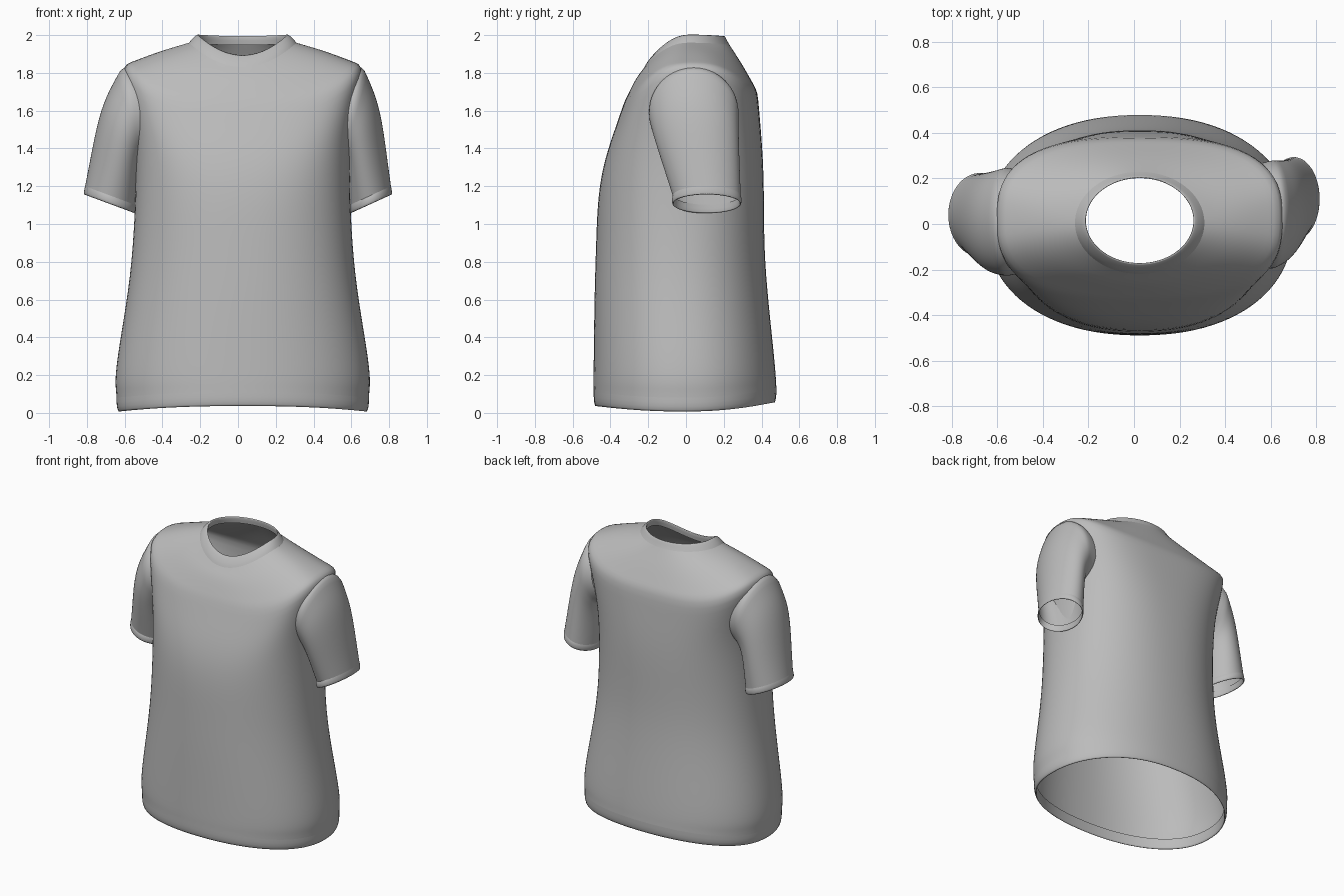
import bpy
from math import cos, sin, pi, copysign
from mathutils import Vector

cube = bpy.data.objects.get("Cube")
if cube:
    bpy.data.objects.remove(cube)

# One plain cloth colour
grey = (0.5, 0.5, 0.5, 1)
cloth = bpy.data.materials.new("grey_cloth")
cloth.use_nodes = True
cloth.diffuse_color = grey
cloth.node_tree.nodes["Principled BSDF"].inputs["Base Color"].default_value = grey

SEGMENTS = 48
ANGLES = [2 * pi * step / SEGMENTS for step in range(SEGMENTS)]
SHIRT_MIDDLE = 0.025  # the shirt hangs slightly off centre


def loft(name, rings, flip=False):
    """Skin closed rings of points into an open smooth tube."""
    faces = []
    for row in range(len(rings) - 1):
        lower, upper = row * SEGMENTS, (row + 1) * SEGMENTS
        for this in range(SEGMENTS):
            after = (this + 1) % SEGMENTS
            face = [lower + this, lower + after, upper + after, upper + this]
            faces.append(face[::-1] if flip else face)
    mesh = bpy.data.meshes.new(name)
    mesh.from_pydata([point for ring in rings for point in ring], [], faces)
    mesh.materials.append(cloth)
    mesh.polygons.foreach_set("use_smooth", [True] * len(faces))
    tube = bpy.data.objects.new(name, mesh)
    bpy.context.collection.objects.link(tube)
    smoothing = tube.modifiers.new("smoothing", 'SUBSURF')
    smoothing.levels = smoothing.render_levels = 1


def flow(sections, steps=4):
    """Insert smoothly eased sections between the given ones."""
    keys = [Vector(section) for section in sections]
    last = len(keys) - 1
    eased = []
    for index in range(last):
        start, end = keys[index], keys[index + 1]
        leave = (end - keys[index - 1]) / 2 if index > 0 else end - start
        arrive = (keys[index + 2] - start) / 2 if index + 1 < last else end - start
        for step in range(steps):
            t = step / steps
            ease = t * t * (3 - 2 * t)
            eased.append(start.lerp(end, ease)
                         + leave * t * (1 - t) ** 2 - arrive * t * t * (1 - t))
    return eased + [keys[last]]


def moved(ring, scale, shift):
    """Copy a ring, scaled about its own centre and shifted."""
    centre = sum(ring, Vector()) / len(ring)
    return [centre + (point - centre) * scale + Vector(shift) for point in ring]


def body_ring(section):
    """Rounded outline whose height changes from the sides to front and back."""
    half, front, back, side_z, front_z, back_z, squareness = section
    middle, depth = (front + back) / 2, (back - front) / 2
    ring = []
    for angle in ANGLES:
        across, along = cos(angle), sin(angle)
        x = half * copysign(abs(across) ** (2 / squareness), across)
        y = depth * copysign(abs(along) ** (2 / squareness), along)
        centre_z = back_z if along > 0 else front_z
        z = centre_z + (side_z - centre_z) * abs(across) ** squareness
        ring.append(Vector((SHIRT_MIDDLE + x, middle + y, z)))
    return ring


# Torso: half width, front y, back y, side z, front z, back z, squareness
hem = (0.67, -0.49, 0.48, 0.08, 0.11, 0.13, 2.2)
hip = (0.67, -0.49, 0.47, 0.25, 0.25, 0.27, 2.2)
waist = (0.59, -0.48, 0.42, 0.8, 0.8, 0.8, 2.2)
chest = (0.57, -0.45, 0.41, 1.4, 1.25, 1.3, 2.4)
shoulder = (0.64, -0.33, 0.38, 1.84, 1.64, 1.7, 2.8)
yoke = (0.45, -0.27, 0.3, 1.91, 1.76, 1.84, 2.3)
neck = (0.285, -0.22, 0.23, 1.96, 1.83, 1.95, 2)
sections = flow([hem, hip, waist, chest, shoulder]) + flow([shoulder, yoke, neck])[1:]
torso = [body_ring(section) for section in sections]
loft("torso", torso)

# Hem band, turned up inside
hem_ring = torso[0]
loft("hem_band", [
    moved(hem_ring, 0.97, (0, 0, 0)),
    moved(hem_ring, 0.97, (0, 0, -0.07)),
    moved(hem_ring, 0.98, (0, 0, -0.08)),
    moved(hem_ring, 1, (0, 0, -0.05)),
    hem_ring,
])

# Collar band, rolled over its top edge
neck_ring = torso[-1]
loft("collar", [
    neck_ring,
    moved(neck_ring, 0.95, (0, 0, 0.02)),
    moved(neck_ring, 0.85, (0, 0.01, 0.05)),
    moved(neck_ring, 0.82, (0, 0.01, 0.05)),
    moved(neck_ring, 0.86, (0, 0.01, 0)),
])


def sleeve_ring(section, side, flare):
    """Tilted oval running from the outer point to the armpit point."""
    outer_x, outer_z, inner_x, inner_z, y, depth = section
    if side < 0:  # the right sleeve flares out and swings forward more
        outer_x -= 0.05 * (1 - flare)
        inner_x -= 0.05
        y -= 0.03 + 0.04 * flare
    outer = Vector((side * outer_x, y, outer_z))
    inner = Vector((side * inner_x, y, inner_z))
    return [inner.lerp(outer, (1 + cos(angle)) / 2) + Vector((0, depth * sin(angle), 0))
            for angle in ANGLES]


# Sleeves: outer x, outer z, inner x, inner z, middle y, half depth
armhole = (0.66, 1.84, 0.55, 1.36, 0.04, 0.24)
upper_arm = (0.75, 1.6, 0.57, 1.29, 0.06, 0.22)
cuff_top = (0.81, 1.2, 0.59, 1.1, 0.11, 0.18)
sleeve = flow([armhole, upper_arm, cuff_top])

for label, side in (("left", 1), ("right", -1)):
    rings = [sleeve_ring(section, side, index / (len(sleeve) - 1))
             for index, section in enumerate(sleeve)]
    tucked = moved(rings[0], 0.93, (-0.06 * side, 0, 0))
    loft(label + "_sleeve", [tucked] + rings, flip=side < 0)

    # Cuff, turned up inside
    edge = rings[-1]
    loft(label + "_cuff", [
        edge,
        moved(edge, 1.03, (0, 0, -0.015)),
        moved(edge, 1.02, (0.005 * side, 0, -0.045)),
        moved(edge, 0.97, (0.005 * side, 0, -0.045)),
        moved(edge, 0.95, (0, 0, 0)),
    ], flip=side < 0)
